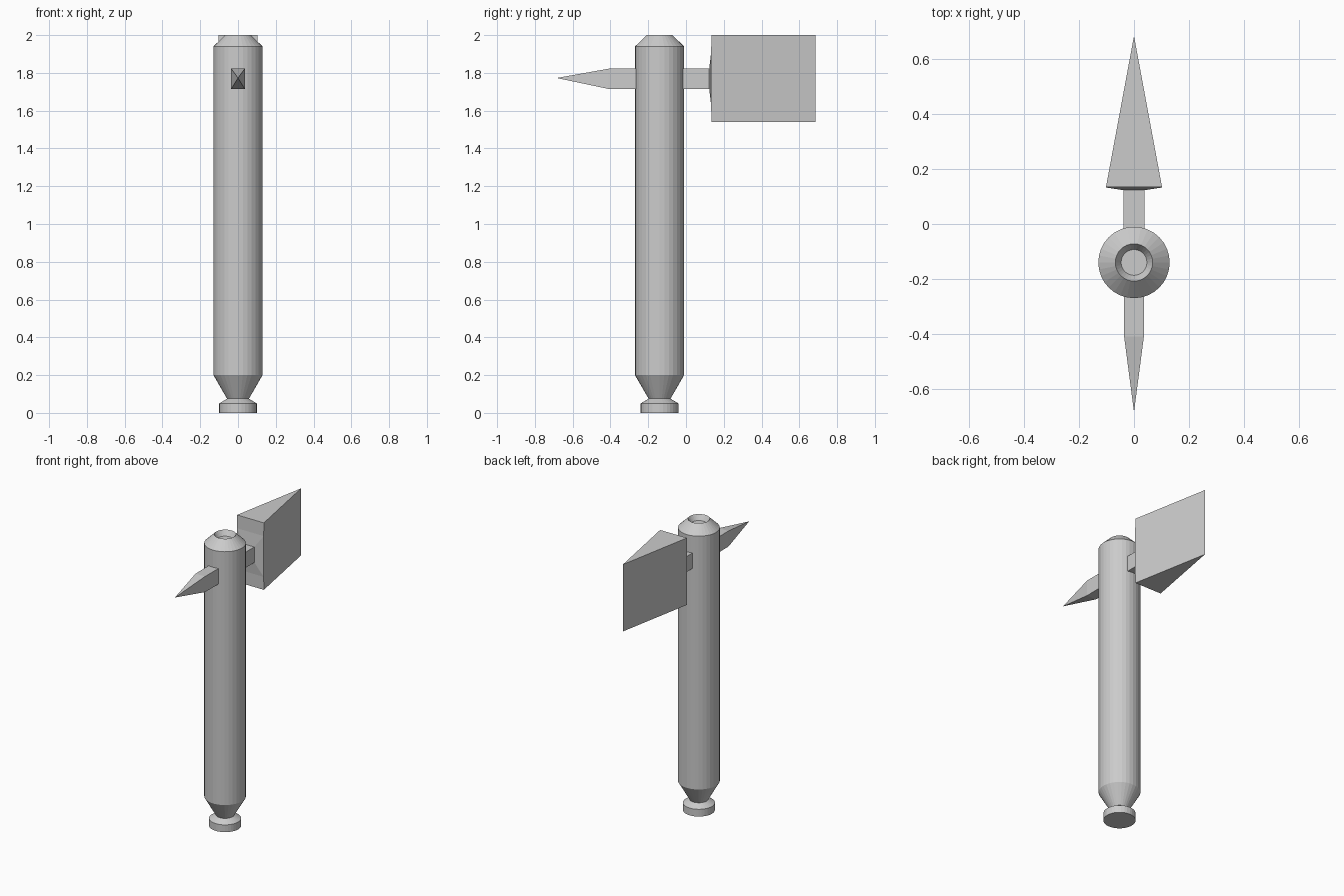
import bpy, bmesh, math

if "Cube" in bpy.data.objects:
    bpy.data.objects.remove(bpy.data.objects["Cube"])

AXIS_Y = -0.14  # handle axis


def finish(bm, name):
    bmesh.ops.remove_doubles(bm, verts=bm.verts, dist=1e-4)
    bmesh.ops.dissolve_degenerate(bm, edges=bm.edges, dist=1e-4)
    bmesh.ops.recalc_face_normals(bm, faces=bm.faces)
    mesh = bpy.data.meshes.new(name)
    bm.to_mesh(mesh)
    bm.free()
    obj = bpy.data.objects.new(name, mesh)
    bpy.context.collection.objects.link(obj)
    return obj


def loft(name, rings):
    """Skin equal-length point rings into a closed solid."""
    bm = bmesh.new()
    loops = [[bm.verts.new(p) for p in ring] for ring in rings]
    n = len(loops[0])
    for a, b in zip(loops, loops[1:]):
        for i in range(n):
            j = (i + 1) % n
            bm.faces.new((a[i], a[j], b[j], b[i]))
    bm.faces.new(loops[0])
    bm.faces.new(loops[-1])
    return finish(bm, name)


def circle(r, z, n=32):
    return [(r * math.cos(2 * math.pi * i / n),
             AXIS_Y + r * math.sin(2 * math.pi * i / n), z) for i in range(n)]


def rect(y, hx, z0, z1):
    return [(-hx, y, z0), (hx, y, z0), (hx, y, z1), (-hx, y, z1)]


# Turned handle with foot knob, neck, bevelled top and shallow recess
profile = [(0.10, 0), (0.10, 0.05), (0.058, 0.075), (0.13, 0.20),
           (0.13, 1.94), (0.068, 2.0), (0.047, 1.965)]
loft("handle", [circle(r, z) for r, z in profile])

# Rear spike: square bar tapering to a point
loft("spike", [rect(AXIS_Y, 0.038, 1.715, 1.822),
               rect(-0.41, 0.036, 1.715, 1.822),
               rect(-0.685, 0.0, 1.773, 1.773)])

# Wedge blade on its neck, with a slightly dished collar behind it
loft("blade", [rect(AXIS_Y, 0.038, 1.715, 1.822),
               rect(0.123, 0.038, 1.715, 1.822),
               rect(0.133, 0.102, 1.63, 1.91),
               rect(0.135, 0.102, 1.54, 2.0),
               rect(0.685, 0.0, 1.54, 2.0)])
